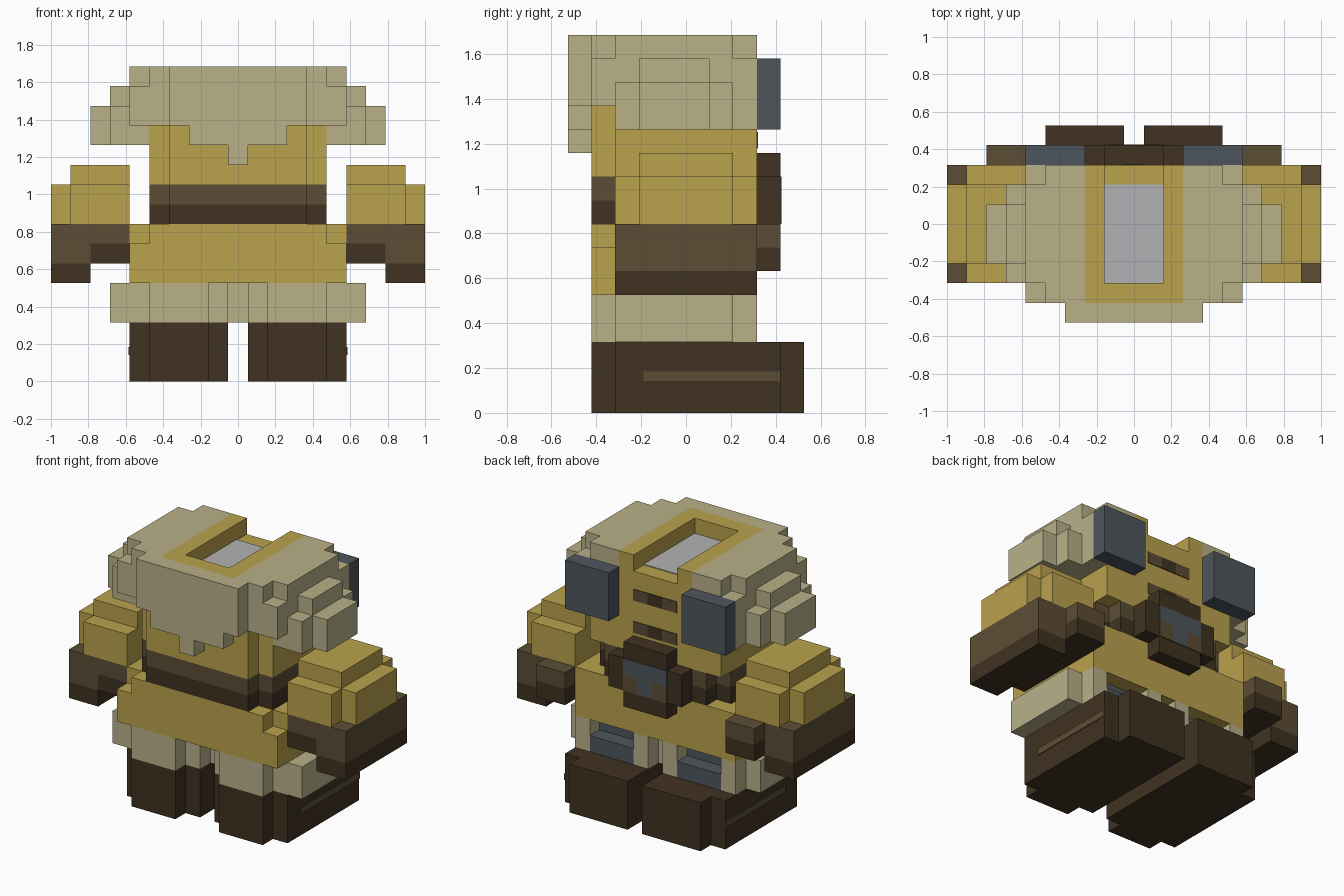
import bpy
import bmesh

U = 2 / 19  # edge of one block

old = bpy.data.objects.get("Cube")
if old:
    bpy.data.objects.remove(old)


def material(name, r, g, b):
    m = bpy.data.materials.new(name)
    m.use_nodes = True
    m.diffuse_color = (r, g, b, 1)
    node = next(n for n in m.node_tree.nodes if n.type == "BSDF_PRINCIPLED")
    node.inputs["Base Color"].default_value = (r, g, b, 1)
    node.inputs["Roughness"].default_value = 0.9
    return m


khaki = material("khaki", .48, .44, .25)
gold = material("gold", .49, .36, .075)
dark = material("dark brown", .051, .032, .015)
brown = material("brown", .108, .074, .036)
slate = material("slate", .076, .093, .107)
grey = material("pale grey", .45, .45, .46)


def add_box(bm, x0, x1, y, z):
    v = [bm.verts.new((a * U, b * U, c * U)) for c in z for b in y for a in (x0, x1)]
    for f in ((0, 2, 3, 1), (4, 5, 7, 6), (0, 1, 5, 4), (2, 6, 7, 3), (0, 4, 6, 2), (1, 3, 7, 5)):
        bm.faces.new([v[i] for i in f])


def part(name, mat, *boxes):
    """Boxes as (x, y, z) block ranges; x counts block edges from the middle
    block, and a range from 0 spans the middle, any other is mirrored."""
    bm = bmesh.new()
    for (a, b), y, z in boxes:
        if a == 0:
            add_box(bm, .5 - b, b - .5, y, z)
        else:
            add_box(bm, a - .5, b - .5, y, z)
            add_box(bm, .5 - b, .5 - a, y, z)
    mesh = bpy.data.meshes.new(name)
    bm.to_mesh(mesh)
    bm.free()
    mesh.materials.append(mat)
    obj = bpy.data.objects.new(name, mesh)
    bpy.context.collection.objects.link(obj)
    return obj


# Boots with a thin painted side stripe
part("boots", dark,
     ((2, 5), (-4, 3), (0, 3)),
     ((1, 5), (-3, 5), (0, 3)),
     ((5, 6), (-3, 4), (0, 3)))
part("boot_stripes", brown, ((6, 6.05), (-1.8, 4), (1.35, 1.75)))

# Legs, with side pads and knee plates
part("legs", khaki,
     ((2, 5), (-4, 2), (3, 5)),
     ((1, 2), (-3, 3), (3, 5)),
     ((5, 6), (-3, 3), (3, 5)),
     ((6, 7), (-3, 2), (3, 5)),
     ((0, 1), (-2, 2), (3, 5)))
part("knee_plates", slate, ((2, 5), (2, 3), (3, 4)))
part("knee_plate_backs", slate, ((2, 5), (2, 2.05), (4, 5)))

# Skirt and belt
part("skirt", gold,
     ((0, 6), (-4, 3), (5, 7)),
     ((0, 5), (-4, -3), (7, 8)),
     ((0, 6), (-3, 3), (7, 8)))
for name, mat, z in (("belt_lower", dark, (8, 9)), ("belt_upper", brown, (9, 10))):
    part(name, mat, ((0, 4), (-4, 3), z), ((4, 5), (-3, 2), z))

# Buckle with painted emblem
part("buckle", dark, ((0, 3), (3, 4), (8, 10)), ((0, 2), (3, 4), (7, 11)))
emblem = (4, 4.05)
part("emblem", slate, ((0, 2), emblem, (9, 10)), ((0, 1), emblem, (8, 9)))
part("emblem_spots", brown, ((1, 2), emblem, (8, 9)))

# Torso and vents
part("torso", gold,
     ((0, 4), (-4, 3), (10, 13)),
     ((4, 5), (-3, 3), (10, 12)),
     ((4, 5), (-3, 2), (12, 13)),
     ((0, 3), (-4, 3), (13, 15)))
for name, z in (("lower_vent", (11, 12)), ("upper_vent", (13, 14))):
    low, high = z[0] + .2, z[1] - .1
    part(name + "_middle", dark, ((0, 1), (3, 3.05), (low, high)))
    part(name + "_ends", brown, ((1, 2), (3, 3.05), (low, high)))

# Recessed crown and its rim, open at the back
part("crown_rim", gold,
     ((2, 3), (-4, 3), (15, 16)),
     ((0, 2), (-4, -3), (15, 16)))
part("crown_floor", grey, ((0, 2), (-3, 2), (15, 15.05)))

# Hood: sides, bumps over the ears and the flap with a pointed tip
part("hood", khaki,
     ((3, 6), (-4, 3), (13, 15)),
     ((3, 5), (-4, 3), (15, 16)),
     ((5, 6), (-3, 2), (15, 16)),
     ((5, 6), (-3, 3), (12, 13)))
part("hood_bumps", khaki,
     ((6, 7), (-3, 2), (12, 14)),
     ((6, 7), (-2, 1), (14, 15)),
     ((7, 8), (-2, 1), (12, 14)))
part("hood_flap", khaki,
     ((0, 4), (-5, -4), (13, 16)),
     ((0, 3), (-5, -4), (12, 13)),
     ((0, 1), (-5, -4), (11, 12)))
part("shoulder_plates", slate, ((3, 6), (3, 4), (12, 15)))

# Arms, gloves and thumbs
part("sleeves", gold,
     ((6, 9), (-3, 3), (8, 10)),
     ((6, 9), (-2, 2), (10, 11)),
     ((9, 10), (-2, 2), (8, 10)))
part("gloves", brown,
     ((8, 10), (-3, 3), (6, 8)),
     ((6, 8), (-3, 4), (7, 8)))
part("glove_palms", dark,
     ((8, 10), (-3, 3), (5, 6)),
     ((6, 8), (-3, 4), (6, 7)))
